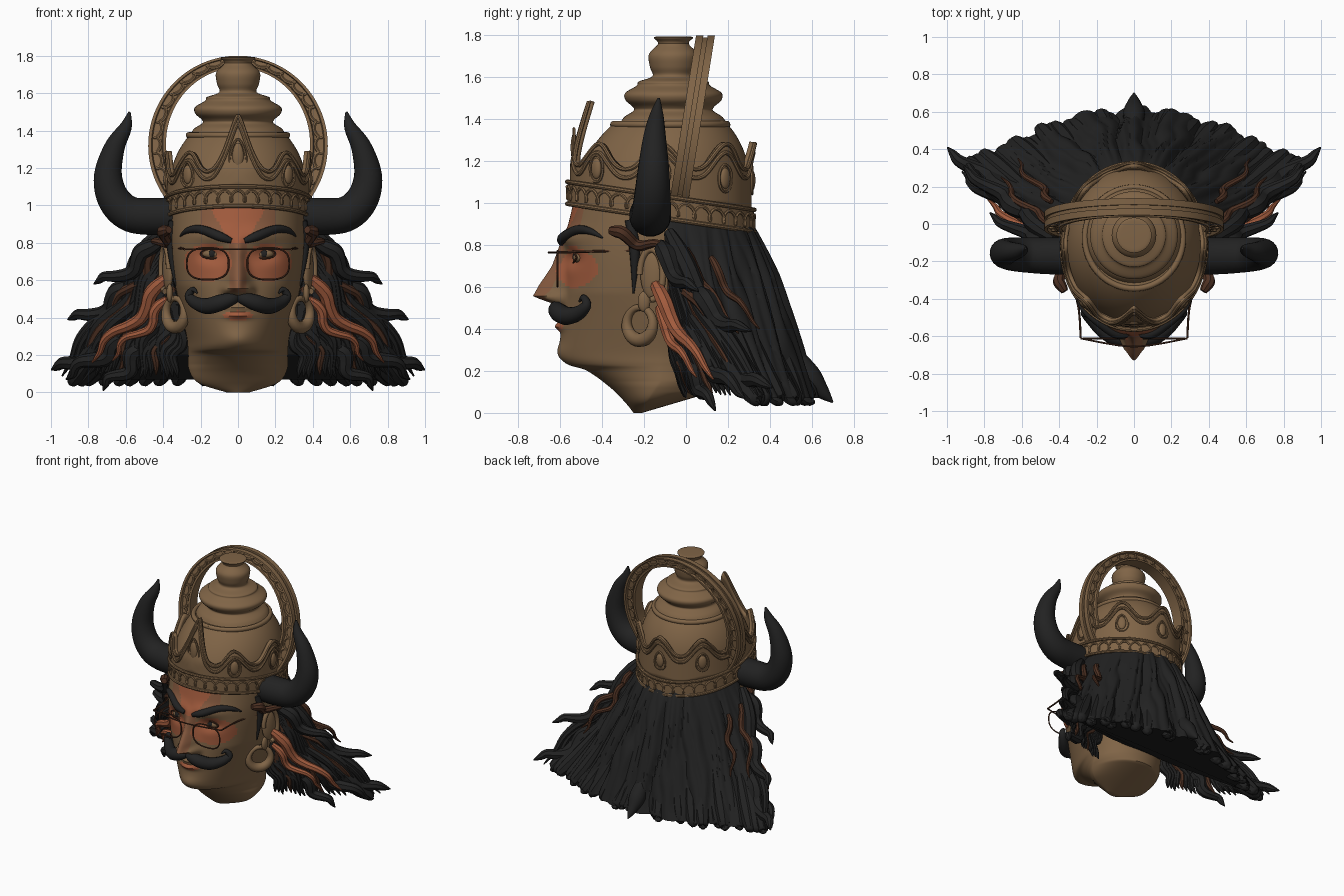
import bpy, math, random
from mathutils import Vector, Quaternion

if "Cube" in bpy.data.objects:
    bpy.data.objects.remove(bpy.data.objects["Cube"])
random.seed(4)
pi, sin, cos, exp = math.pi, math.sin, math.cos, math.exp

def material(name, rgb):
    m = bpy.data.materials.new(name)
    m.diffuse_color = (*rgb, 1)
    m.use_nodes = True
    m.node_tree.nodes["Principled BSDF"].inputs["Base Color"].default_value = m.diffuse_color
    return m
TAN = material("tan", (.215, .128, .062))
BLACK = material("soft_black", (.016, .016, .016))
ORANGE = material("burnt_orange", (.36, .105, .047))
BROWN = material("dark_brown", (.075, .03, .016))
RED_TAN = material("reddish_tan", (.235, .1, .049))

# ---------- helpers ----------
def loft(name, rings, mat, mirror=False, caps=True):
    n = len(rings[0])
    verts = [tuple(p) for r in rings for p in r]
    faces = [(i*n+j, i*n+(j+1) % n, (i+1)*n+(j+1) % n, (i+1)*n+j)
             for i in range(len(rings)-1) for j in range(n)]
    if caps:
        faces += [tuple(reversed(range(n))), tuple(range(len(verts)-n, len(verts)))]
    me = bpy.data.meshes.new(name)
    me.from_pydata(verts, [], faces)
    me.materials.append(mat)
    ob = bpy.data.objects.new(name, me)
    bpy.context.collection.objects.link(ob)
    if mirror:
        ob.modifiers.new("mirror", 'MIRROR')
    return ob

def spline(pts, n):
    out, m = [], len(pts)-1
    for k in range(n+1):
        i = min(int(k/n*m), m-1)
        t = k/n*m-i
        a, b, c, d = (pts[max(0, min(m, i+q))] for q in (-1, 0, 1, 2))
        out.append(tuple(.5*(2*q+(r-p)*t+(2*p-5*q+4*r-s)*t*t+(3*q-p-3*r+s)*t**3)
                         for p, q, r, s in zip(a, b, c, d)))
    return out

def tube(name, pts, mat, mirror=False, n=28, sides=10):
    """Tapered tube through (x, y, z, radius) points; n=0 keeps the points as given."""
    p = spline(pts, n) if n else pts
    c = [Vector(q[:3]) for q in p]
    tan = [(c[min(i+1, len(c)-1)]-c[max(i-1, 0)]).normalized() for i in range(len(c))]
    u = tan[0].orthogonal().normalized()
    rings = []
    for i, t in enumerate(tan):
        if i:
            u = tan[i-1].rotation_difference(t) @ u
            u = (u-t*u.dot(t)).normalized()
        v, r = t.cross(u), max(p[i][3], .002)
        rings.append([c[i]+(u*cos(2*pi*k/sides)+v*sin(2*pi*k/sides))*r for k in range(sides)])
    return loft(name, rings, mat, mirror)

def circle(n):
    return [2*pi*k/n for k in range(n+1)]

def blob(name, loc, size, mat, turn=0, mirror=True):
    spin = Quaternion((0, 0, 1), turn)
    rings = [[Vector(loc)+spin @ Vector((size[0]*sin(b)*cos(a), size[1]*sin(b)*sin(a), -size[2]*cos(b)))
              for a in circle(24)[:-1]] for b in [.03+(pi-.06)*k/14 for k in range(15)]]
    return loft(name, rings, mat, mirror)

# ---------- head: stacked egg sections (z, front y, half width) ----------
HEAD = spline([(0, -.25, .06), (.05, -.29, .21), (.12, -.36, .262), (.2, -.47, .266), (.235, -.565, .268),
               (.3, -.595, .275), (.45, -.595, .31), (.62, -.58, .345), (.82, -.575, .365), (1.05, -.525, .36)], 130)
NOSE = [(0, 0), (.505, 0), (.555, .145), (.61, .12), (.7, .06), (.86, 0), (2, 0)]

def relief(x, z):
    x = abs(x)
    g = lambda cx, cz, sx, sz, h: h*exp(-((x-cx)/sx)**2-((z-cz)/sz)**2)
    h = next(a[1]+(b[1]-a[1])*(z-a[0])/(b[0]-a[0]) for a, b in zip(NOSE, NOSE[1:]) if z <= b[0])
    d = h*exp(-(x/max(.036, min(.052, .145-.15*z)))**2)
    d += g(.06, .548, .026, .026, .045) + g(.14, .735, .07, .04, -.03) + g(.12, .84, .12, .04, .025)
    return d + g(0, .455, .08, .02, .025) + g(0, .412, .07, .018, .03) + g(0, .285, .08, .045, .02)

def head_point(row, a):
    z, f, w = row
    m = -.12-.1*max(0, 1-z/.15)
    b = min(.1+.2*z, -.21+3.4*z)
    c = cos(a)
    blunt = min(1.4, max(.8, 1.8-1.75*z))
    y = m-(m-f)*c**blunt-relief(w*sin(a), z)*min(1, c*2) if c > 1e-6 else m-(b-m)*c
    return (w*sin(a), y, z)

def face_y(x, z):
    row = min(HEAD, key=lambda r: abs(r[0]-z))
    return head_point(row, math.asin(min(.999, abs(x)/row[2])))[1]

angles = [a-.5*sin(a) for a in circle(144)[:-1]]
head = loft("head", [[head_point(r, a) for a in angles] for r in HEAD], TAN)
head.data.materials.append(ORANGE)
head.data.materials.append(RED_TAN)
for f in head.data.polygons:                      # painted forehead, eye patches, lips, nose bridge
    x, y, z = f.center
    x = abs(x)
    if y < -.3:
        if ((z > .8 and x < .05+.5*(z-.8)) or ((x-.16)/.128)**2+((z-.695)/.1)**2 < 1
                or (x/.08)**2+((z-.412)/.025)**2 < 1):
            f.material_index = 1
        elif (x < .045 and .53 < z < .85) or (z > .84 and x < .2):
            f.material_index = 2

# ---------- face details ----------
tube("eyebrow", [(x, face_y(x, z)-.004, z, r) for x, z, r in [
    (.035, .81, .014), (.1, .835, .025), (.2, .872, .023), (.27, .865, .016), (.31, .835, .004)]], BLACK, True)
ey = face_y(.14, .74)
blob("eyeball", (.14, ey+.012, .74), (.05, .03, .026), TAN)
blob("iris", (.14, ey-.011, .742), (.019, .009, .019), BLACK)
for nm, s in (("upper_eyelid", .03), ("lower_eyelid", -.024)):
    tube(nm, [(.14+.06*cos(a), ey-.016*sin(a), .74+s*sin(a), .005) for a in circle(20)[:11]], BROWN, True, 0, 6)
tube("moustache", [(0, -.605, .505, .02), (.04, -.618, .498, .036), (.1, -.605, .478, .045), (.165, -.565, .462, .043),
                   (.225, -.51, .478, .034), (.262, -.475, .515, .024), (.24, -.49, .55, .015),
                   (.218, -.51, .53, .004)], BLACK, True, 40, 12)
tube("sideburn", [(.348, -.27, .92, .022), (.355, -.245, .78, .026), (.335, -.25, .57, .004)], BLACK, True)
blob("ear", (.375, -.165, .66), (.024, .055, .115), TAN, -.35)
blob("earlobe", (.365, -.2, .53), (.018, .03, .05), TAN)
tube("ear_rim", [(.39-.02*cos(a), -.165-.055*cos(a), .66+.12*sin(a), .016) for a in circle(32)[:25]], TAN, True, 0)
tube("earring", [(.335+.05*sin(a), -.22+.062*sin(a), .425+.078*cos(a), .025-.009*cos(a))
                 for a in circle(28)], TAN, True, 0)

# ---------- spectacles ----------
def power(v):
    return math.copysign(abs(v)**.75, v)
tube("spectacle_rim", [(.162+.112*power(cos(a)), -.612, .688+.085*power(sin(a)), .005)
                       for a in circle(36)], BROWN, True, 0, 6)
tube("spectacle_bridge", [(.285*s, -.655+.043*s*s, .765, .005) for s in (-1, 0, 1)], BROWN, n=16, sides=6)
tube("spectacle_temple", [(.285, -.61, .765, .006), (.3, -.43, .77, .006), (.365, -.22, .775, .006)], BROWN, True, 12, 6)

# ---------- crown ----------
CY = -.12
def oval(rx, ry, z, yc=CY, tilt=0, n=96):
    return [(rx*sin(a), yc-ry*cos(a), z+tilt*ry*cos(a)) for a in circle(n)[:-1]]

def dome(t):                                      # shrinking, slightly shifting ovals
    rx = .37*(1-max(0, t-.2)**2*.82)**.5
    return oval(rx, rx*(1.14-.08*t), 1+.38*t, CY+.045*t)
loft("crown_dome", [dome(k/14) for k in range(15)], TAN)
tube("crown_ledge", [(.262*sin(a), -.075-.27*cos(a), 1.375, .017) for a in circle(64)], TAN, n=0)
loft("crown_finial", [oval(r, r, z, -.06, n=56) for z, r in spline([
    (1.37, .26), (1.41, .235), (1.44, .19), (1.46, .195), (1.49, .228), (1.525, .23), (1.56, .175), (1.58, .165),
    (1.605, .1), (1.65, .112), (1.71, .117), (1.76, .073), (1.79, .094), (1.795, .05)], 65)], TAN)
loft("crown_band", [oval(.385+d, .445+d, z, tilt=.15) for d, z in [(-.03, .925), (0, .925), (0, 1.035), (-.03, 1.045)]], TAN)
for nm, z in (("band_lower_rim", .93), ("band_upper_rim", 1.035)):
    ring = oval(.387, .446, z, tilt=.15)
    tube(nm, [(*p, .011) for p in ring+ring[:2]], TAN, n=0, sides=8)

def band_scroll(t, k=34):
    a = t+.045*sin(k*t)
    return (.387*sin(a), CY-.446*cos(a), .982+.03*cos(k*t)+.068*cos(a), .008)
tube("band_scrollwork", [band_scroll(t) for t in circle(500)], TAN, n=0, sides=6)

def crest(a, v, out=0, drop=0):
    """Point on the zigzag crown wall at angle a, height fraction v."""
    d = (a+pi) % (2*pi)-pi
    top = 1.17+.12*((1+cos(8*a))/2)**1.2+.2*exp(-(abs(d)/.23)**1.4)-drop
    z0 = 1.02+.06*cos(a)
    z = z0+(top-z0)*v
    k = 1-max(0, z-1.2)*cos(a)*(.75 if cos(a) > 0 else .35)
    return ((.38+out)*k*sin(a), CY-(.433+out)*k*cos(a), z)
wall = loft("crown_wall", [[crest(a, v/8) for a in circle(192)[:-1]] for v in range(9)], TAN, caps=False)
wall.modifiers.new("thickness", 'SOLIDIFY').thickness = .025
for nm, drop in (("crown_edge_trim", .008), ("crown_inner_trim", .05)):
    tube(nm, [(*crest(a, 1, .002, drop), .011) for a in circle(192)], TAN, n=0, sides=8)
for k in range(8):
    b, h = k*pi/4, .05 if k else .07
    x, y, z = crest(b, .45, .002)
    blob("crown_jewel", (x, y, z), (.03, .016, h), TAN, b, False)
    tube("jewel_frame", [(x+.043*cos(a)*cos(b)*(1-.35*sin(a)), y+.043*cos(a)*sin(b), z+1.3*h*sin(a), .007)
                         for a in circle(20)], TAN, n=0, sides=6)

# ---------- halo arch: grooved outer edge, raised rims ----------
def halo(u, f, depth):
    z = 1.32+.01*f+(.48-.075*f)*sin(u)
    return ((.48-.095*f)*cos(u), -.035+.16*(z-1)+depth, z)
SECTION = [(.15, -.01), (0, -.01), (0, -.045), (.18, -.045), (.24, -.028), (.76, -.028), (.82, -.045), (1, -.045)]
SECTION += [(f, -d) for f, d in reversed(SECTION)]
def arc(n):
    return [-.8+(pi+1.6)*k/n for k in range(n+1)]
loft("halo_arch", [[halo(u, f, d) for f, d in SECTION] for u in arc(90)], TAN)
for nm, d in (("halo_front_scrollwork", -.03), ("halo_back_scrollwork", .03)):
    tube(nm, [(*halo(u+.04*sin(34*u), .5+.2*cos(34*u), d), .009) for u in arc(420)], TAN, n=0, sides=6)

# ---------- horns ----------
tube("horn", [(.32, -.17, .945, .1), (.45, -.17, .94, .1), (.58, -.165, .955, .095), (.665, -.16, 1.035, .087),
              (.695, -.155, 1.16, .075), (.66, -.15, 1.31, .055), (.6, -.14, 1.42, .033),
              (.58, -.13, 1.5, .006)], BLACK, True, 40, 20)

# ---------- hair mass: flaring crescent sections with strand ridges ----------
def hair_point(s, a, inset=0):
    z, w, yt, yb = .96-.89*s, .34+.55*s, -.1+.43*s**1.5, .27+.34*s**.75
    wob = a+.03*sin(6*s+9*a)+.012*sin(15*s+20*a)
    ridge = (.034*abs(sin(11*wob))+.014*abs(sin(29*wob+1))-.026)*min(1, s*3)-inset
    x, y = w*cos(a), yt+(yb-yt)*sin(a)**(1+1.5*s)
    return (x*(1+ridge), y+ridge*1.3*sin(a), z)
def hair_ring(s):
    ring = [hair_point(s, pi*k/180) for k in range(181)]
    z = .96-.89*s                                 # underside rises towards the nape
    return ring+[(x*.3, -.04+.14*s*s, z+.13*s**3) for x in (-1, 1)]
loft("hair_mass", [hair_ring(i/36) for i in range(37)], BLACK)

# ---------- wavy locks down both sides ----------
def lock(name, S, E, r, mat, phase=0, lift=0):
    S, E, pts = Vector(S), Vector(E), []
    for k in range(10):
        v = k/9
        q = S.lerp(E, v)
        wave = .03*sin(9.5*v+phase)*min(1, v*3, (1-v)*4)
        up = lift*max(0, v-.7)/.3
        pts.append((q.x+wave, q.y-.02*sin(pi*v), q.z+wave*.7+up, .004+r*(1-v)**.55*min(1, .5+v*3)))
    tube(name, pts, mat, True, 32, 8)

for i in range(22):
    t = i/21
    lock("side_lock", (.34+.08*t, -.04-.04*t, .5+.36*t), (.32+.62*t, -.01+.38*t**1.6, .07+.03*random.random()),
         .048, BROWN if i in (4, 11, 18) else BLACK, random.uniform(0, 1.5))
lock("highlight_lock", (.37, -.15, .62), (.78, .13, .16), .04, ORANGE, .6)
lock("highlight_lock", (.38, -.13, .5), (.67, .05, .17), .028, ORANGE, .8)
lock("temple_lock", (.37, -.36, .87), (.44, -.06, .77), .032, BROWN)
lock("temple_lock", (.42, -.12, .81), (.7, .17, .36), .034, BROWN, 1)
lock("outer_lock", (.46, .0, .78), (.71, .25, .38), .024, BROWN, 2)
lock("outer_lock", (.44, .12, .74), (.62, .35, .4), .02, BROWN, 1)
lock("curling_lock", (.42, -.12, .8), (.77, .06, .53), .05, BLACK, 0, .05)
lock("curling_lock", (.55, .05, .58), (.91, .31, .33), .055, BLACK, 0, .06)
lock("curling_lock", (.62, .15, .35), (.998, .41, .06), .065, BLACK, 0, .06)
lock("curling_lock", (.6, .08, .3), (.92, .28, .07), .055, BLACK, 1)
lock("curling_lock", (.5, .04, .25), (.72, .14, .01), .05, BLACK)

# ragged, uneven ends along the back hem
for k in range(1, 13):
    a = pi*(k+random.uniform(-.4, .4))/26
    top, mid, end = (hair_point(s, a+d, i) for s, d, i in ((.55, .05, .05), (.85, .02, .045), (1, 0, .02)))
    tube("hem_lock", [(*top, .02), (*mid, .055), (*end, .04), (end[0]*1.02, end[1]+.02, end[2]-random.uniform(0, .045), .004)],
         BLACK, True, 18, 8)
tube("back_point", [(0, .49, .32, .03), (0, .58, .18, .06), (0, .65, .1, .035), (0, .7, .05, .004)], BLACK, n=18)

# ---------- smooth shading with kept edges ----------
for ob in bpy.context.scene.objects:
    ob.select_set(True)
    bpy.context.view_layer.objects.active = ob
bpy.ops.object.shade_smooth_by_angle(angle=math.radians(40))
